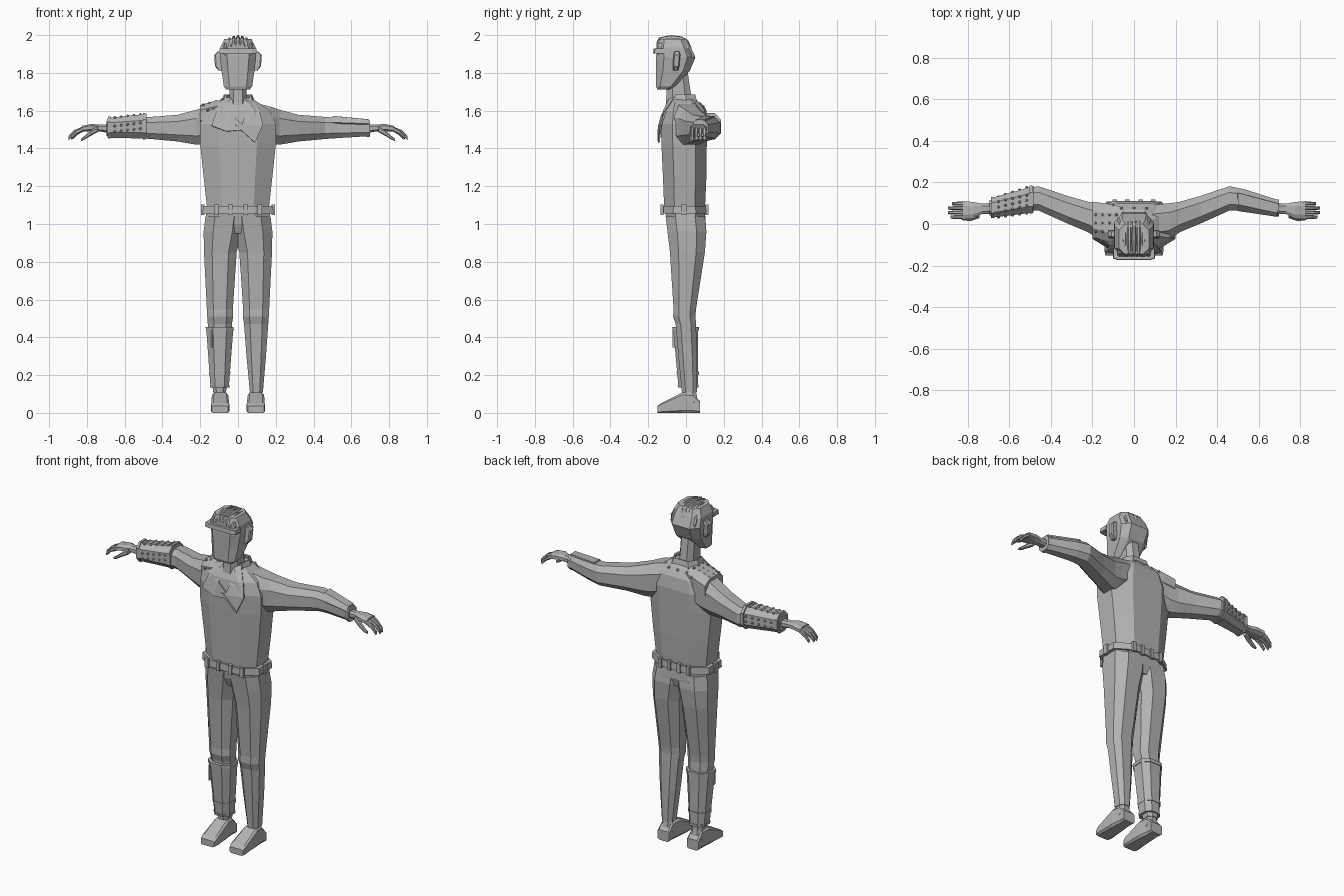
import bpy, bmesh, math
from mathutils import Vector

grey = bpy.data.materials.new("plain grey")
grey.diffuse_color = (0.45, 0.45, 0.45, 1)


def finish(name, bm):
    bmesh.ops.recalc_face_normals(bm, faces=bm.faces)
    me = bpy.data.meshes.new(name)
    bm.to_mesh(me)
    bm.free()
    me.materials.append(grey)
    ob = bpy.data.objects.new(name, me)
    bpy.context.collection.objects.link(ob)
    return ob


def loft(name, axis, sections, c=0.25, side=1):
    """Chamfered eight-sided tube; each section is (t, a0, a1, b0, b1)."""
    bm = bmesh.new()
    rings = []
    for t, a0, a1, b0, b1 in sections:
        da, db = (a1 - a0) * c, (b1 - b0) * c
        pts = [(a0 + da, b0), (a1 - da, b0), (a1, b0 + db), (a1, b1 - db),
               (a1 - da, b1), (a0 + da, b1), (a0, b1 - db), (a0, b0 + db)]
        ring = []
        for a, b in pts:
            x, y, z = {"x": (t, a, b), "y": (a, t, b), "z": (a, b, t)}[axis]
            ring.append(bm.verts.new((x * side, y, z)))
        rings.append(ring)
    for r, s in zip(rings, rings[1:]):
        for i in range(8):
            j = (i + 1) % 8
            bm.faces.new((r[i], r[j], s[j], s[i]))
    bm.faces.new(rings[0])
    bm.faces.new(rings[-1])
    return finish(name, bm)


def box(name, lo, hi):
    bm = bmesh.new()
    bmesh.ops.create_cube(bm, size=1)
    for v in bm.verts:
        v.co = Vector([(l + h) / 2 + k * (h - l) for k, l, h in zip(v.co, lo, hi)])
    return finish(name, bm)


def plate(name, faces, thick=0.009):
    bm = bmesh.new()
    for f in faces:
        bm.faces.new([bm.verts.new(p) for p in f])
    bmesh.ops.remove_doubles(bm, verts=bm.verts, dist=0.001)
    ob = finish(name, bm)
    mod = ob.modifiers.new("thickness", "SOLIDIFY")
    mod.thickness, mod.offset = thick, 0
    return ob


def studs(name, points, r=0.007):
    bm = bmesh.new()
    for p in points:
        new = bmesh.ops.create_icosphere(bm, subdivisions=1, radius=r)["verts"]
        bmesh.ops.translate(bm, verts=new, vec=p)
    return finish(name, bm)


# torso, pelvis and neck
loft("jacket_body", "z", [
    (1.07, -.162, .162, -.115, .10), (1.25, -.182, .182, -.122, .108),
    (1.42, -.2, .2, -.13, .11), (1.53, -.2, .2, -.133, .112),
    (1.60, -.17, .17, -.122, .10), (1.645, -.105, .105, -.10, .07),
    (1.67, -.06, .06, -.085, .04)])
loft("pelvis", "z", [
    (.95, -.12, .12, -.08, .09), (1.0, -.175, .175, -.10, .105), (1.07, -.168, .168, -.11, .10)])
loft("neck", "z", [(1.60, -.05, .05, -.11, .03), (1.66, -.046, .046, -.105, .03),
                   (1.80, -.043, .043, -.098, .01)])

# belt and its loops
loft("belt", "z", [(1.055, -.188, .188, -.128, .112), (1.095, -.185, .185, -.126, .11)])
for i, x in enumerate((-.115, -.04, .04, .115)):
    box(f"front_belt_loop_{i}", (x - .011, -.135, 1.047), (x + .011, -.118, 1.103))
    box(f"back_belt_loop_{i}", (x * .8 - .011, .10, 1.047), (x * .8 + .011, .118, 1.103))
for s in (-1, 1):
    box("side_belt_loop", (s * .186 - .009, -.025, 1.047), (s * .186 + .009, .005, 1.103))

# head
loft("head", "z", [
    (1.712, -.062, .062, -.152, -.09), (1.728, -.075, .075, -.158, -.06),
    (1.81, -.087, .087, -.158, .02), (1.883, -.096, .096, -.158, .05),
    (1.935, -.093, .093, -.155, .026), (1.98, -.072, .072, -.145, 0)], c=.2)
loft("brow_band", "z", [(1.903, -.1, .1, -.174, -.11), (1.928, -.098, .098, -.172, -.11)], c=.12)
for s in (-1, 1):
    loft("ear", "z", [(1.812, .08, .103, -.068, -.042), (1.835, .08, .122, -.07, -.036),
                      (1.895, .08, .126, -.066, -.03), (1.912, .08, .108, -.062, -.034)],
         c=.15, side=s)

# ridged hair running front to back
for i in range(-3, 4):
    x, d = i * .0225, -.0034 * i * i
    rows = [(-.157, 1.925, 1.958), (-.142, 1.93, 1.988), (-.08, 1.94, 2.0),
            (-.02, 1.93, 1.993), (.012, 1.93, 1.972), (.028, 1.915, 1.935)]
    loft("hair_ridge", "y", [(y, x - .0115, x + .0115, z0 + d, z1 + d) for y, z0, z1 in rows], c=.3)

# sleeves and hands
arm = [(.07, -.09, .09, 1.45, 1.647), (.17, -.075, .10, 1.42, 1.622),
       (.22, -.04, .107, 1.42, 1.605), (.32, .002, .135, 1.437, 1.578),
       (.46, .065, .182, 1.45, 1.567), (.53, .065, .168, 1.455, 1.562),
       (.695, .04, .115, 1.465, 1.545)]
for s in (-1, 1):
    loft("sleeve", "x", arm, side=s)
    loft("palm", "x", [(.68, .05, .102, 1.482, 1.528), (.735, .047, .098, 1.49, 1.526),
                       (.775, .026, .106, 1.492, 1.53), (.825, .022, .11, 1.488, 1.52)], side=s)
    for k in range(4):
        y, e = .024 + k * .0215, (.0, .012, .01, -.008)[k]
        loft("finger", "x", [(.815, y, y + .02, 1.492, 1.518),
                             (.855 + e, y, y + .019, 1.474, 1.498),
                             (.885 + e, y + .002, y + .017, 1.445, 1.466)], side=s)
    loft("thumb", "x", [(.745, .028, .06, 1.485, 1.515), (.785, .015, .042, 1.464, 1.49),
                        (.815, .016, .036, 1.445, 1.464), (.832, .02, .034, 1.44, 1.452)], side=s)

# legs and shoes
leg = [(1.04, -.03, .172, -.108, .10), (.96, -.02, .182, -.098, .108),
       (.85, .007, .18, -.085, .10), (.55, .027, .165, -.066, .053),
       (.51, .026, .163, -.068, .05), (.47, .032, .16, -.055, .053),
       (.30, .045, .148, -.04, .058), (.11, .063, .132, -.022, .058)]
for s in (-1, 1):
    loft("trouser_leg", "z", leg, side=s)
    loft("ankle", "z", [(.13, .068, .126, -.018, .05), (.05, .058, .134, -.03, .065)], side=s)
    loft("shoe", "y", [(-.152, .052, .138, 0, .036), (-.13, .046, .142, 0, .052),
                       (-.02, .052, .138, 0, .108), (.035, .06, .132, 0, .105),
                       (.075, .058, .134, 0, .06)], c=.12, side=s)

# shin guard with straps on one leg
loft("shin_guard", "z", [(.14, .048, .146, -.04, .064), (.445, .025, .168, -.068, .064)], side=-1)
loft("shin_guard_rim", "z", [(.435, .022, .17, -.072, .068), (.455, .023, .171, -.073, .068)], side=-1)
loft("shin_guard_strap", "z", [(.2, .042, .153, -.048, .068), (.22, .04, .155, -.05, .068)], side=-1)
loft("shin_guard_hem", "z", [(.135, .046, .148, -.042, .067), (.148, .045, .149, -.044, .067)], side=-1)
box("shin_zip", (-.143, -.071, .345), (-.136, -.05, .44))

# studded bracer on one forearm, plain panel on the other
loft("bracer", "x", [(.485, .055, .182, 1.452, 1.582), (.69, .03, .124, 1.457, 1.562)], side=-1)
for t, y0, y1, z0, z1 in ((.49, .05, .186, 1.447, 1.587), (.675, .028, .13, 1.452, 1.57)):
    loft("bracer_rim", "x", [(t, y0, y1, z0, z1), (t + .014, y0, y1, z0, z1)], side=-1)
pts = []
for i in range(5):
    f = (i + .5) / 5
    x, y, z = -.5 - .17 * f, .118 - .04 * f, 1.582 - .02 * f
    pts += [(x, y + d, z) for d in (-.026, 0, .026)]
    pts += [(x, y + k * (.064 - .016 * f), z - dz) for k in (-1, 1) for dz in (.045, .075)]
studs("bracer_studs", pts, .008)
plate("forearm_panel", [[(.5, .095, 1.568), (.5, .15, 1.568), (.69, .1, 1.55), (.69, .055, 1.55)],
                        [(.5, .095, 1.568), (.69, .055, 1.55), (.69, .038, 1.528), (.5, .066, 1.535)]])
loft("cuff", "x", [(.68, .037, .12, 1.461, 1.55), (.698, .036, .117, 1.462, 1.548)])

# studded shoulder pad
loft("shoulder_pad", "x", [(.065, -.085, .085, 1.55, 1.66), (.13, -.085, .098, 1.53, 1.65),
                           (.2, -.062, .108, 1.52, 1.63)], side=-1)
pts = [(-.085 - .033 * i, y, 1.657 - .009 * i) for i in range(4) for y in (-.035, .005, .045)]
pts += [(-.1 - .03 * i, y, 1.622 - .009 * i) for i in range(3) for y in (-.08, .09)]
studs("shoulder_studs", pts, .009)
studs("back_studs", [(x, .075, 1.635) for x in (-.06, 0, .06)], .009)

# collar and lapels
plate("left_lapel", [
    [(.062, -.055, 1.675), (.115, -.112, 1.59), (.035, -.128, 1.575)],
    [(.115, -.112, 1.59), (.132, -.132, 1.525), (.02, -.143, 1.52), (.035, -.128, 1.575)],
    [(.132, -.132, 1.525), (.09, -.144, 1.43), (-.015, -.143, 1.525), (.02, -.143, 1.52)]])
plate("right_lapel", [
    [(-.062, -.055, 1.675), (-.115, -.112, 1.59), (-.035, -.128, 1.575)],
    [(-.115, -.112, 1.59), (-.14, -.132, 1.52), (-.06, -.141, 1.49), (-.035, -.128, 1.575)],
    [(-.035, -.128, 1.575), (-.06, -.141, 1.49), (.06, -.142, 1.5), (.02, -.14, 1.53)]])
path = [(.062, -.055), (.07, 0), (.045, .045), (-.045, .045), (-.07, 0), (-.062, -.055)]
plate("collar_stand", [[(a[0], a[1], 1.685), (b[0], b[1], 1.685),
                        (b[0] * 1.3, b[1] * 1.3, 1.63), (a[0] * 1.3, a[1] * 1.3, 1.63)]
                       for a, b in zip(path, path[1:])])
plate("lapel_zip", [[(.0, -.146, 1.515), (.08, -.148, 1.44), (.087, -.148, 1.448), (.007, -.146, 1.523)]], .006)
